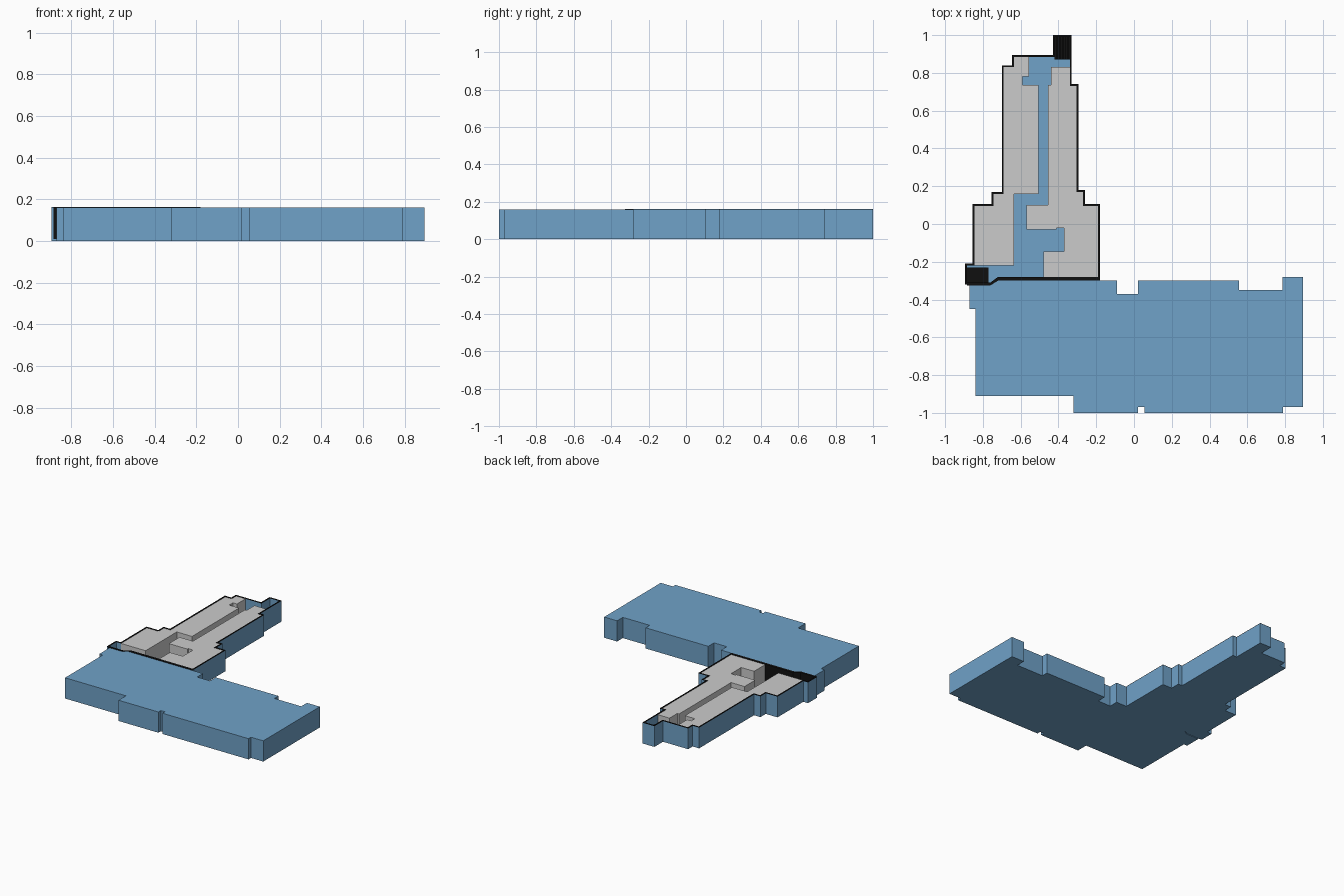
import bpy, bmesh
from mathutils import Vector

if "Cube" in bpy.data.objects:
    bpy.data.objects.remove(bpy.data.objects["Cube"])

H = 0.16       # height of the block
FLOOR = 0.01   # thickness of the wing floor
T = 0.01       # wing wall thickness


def material(name, color):
    m = bpy.data.materials.new(name)
    m.diffuse_color = color
    m.use_nodes = True
    m.node_tree.nodes["Principled BSDF"].inputs["Base Color"].default_value = m.diffuse_color
    return m


blue = material("blue", (0.16, 0.36, 0.58, 1))
black = material("black", (0.005, 0.005, 0.005, 1))


def prism(name, outline, z0, z1, mat=None):
    """Extrude a closed 2D outline from z0 to z1."""
    bm = bmesh.new()
    face = bm.faces.new([bm.verts.new((x, y, z0)) for x, y in outline])
    top = bmesh.ops.extrude_face_region(bm, geom=[face])["geom"]
    verts = [v for v in top if isinstance(v, bmesh.types.BMVert)]
    bmesh.ops.translate(bm, verts=verts, vec=(0, 0, z1 - z0))
    bmesh.ops.recalc_face_normals(bm, faces=bm.faces)
    mesh = bpy.data.meshes.new(name)
    bm.to_mesh(mesh)
    bm.free()
    obj = bpy.data.objects.new(name, mesh)
    bpy.context.collection.objects.link(obj)
    if mat:
        mesh.materials.append(mat)
    return obj


def inset(path, d):
    """Offset an open right-angled path to its left by d."""
    p = [Vector(q) for q in path]
    normals = []
    for a, b in zip(p, p[1:]):
        e = (b - a).normalized()
        normals.append(Vector((-e.y, e.x)))
    out = [p[0] + normals[0] * d]
    out += [q + (m + n) * d for q, m, n in zip(p[1:], normals, normals[1:])]
    out.append(p[-1] + normals[-1] * d)
    return [tuple(q) for q in out]


def stairs(name, x0, x1, y0, y1, steps, z_top):
    """Solid stepped flight climbing from x0 to x1."""
    w = (x1 - x0) / steps
    profile = [(x0, FLOOR)]
    for i in range(steps):
        z = FLOOR + (z_top - FLOOR) * (i + 1) / steps
        profile += [(x0 + i * w, z), (x0 + (i + 1) * w, z)]
    profile.append((x1, FLOOR))
    obj = prism(name, profile, y0, y1, black)
    # swap y and z so the side profile stands upright
    for v in obj.data.vertices:
        v.co = (v.co.x, v.co.z, v.co.y)
    obj.data.flip_normals()


# Solid front block
prism("front_block", [
    (-.87, -.325), (-.87, -.45), (-.84, -.45), (-.84, -.91), (-.32, -.91),
    (-.32, -1), (.02, -1), (.02, -.97), (.055, -.97), (.055, -1), (.79, -1),
    (.79, -.97), (.895, -.97), (.895, -.28), (.785, -.28), (.785, -.35),
    (.555, -.35), (.555, -.30), (.02, -.30), (.02, -.37), (-.09, -.37),
    (-.09, -.30), (-.72, -.30), (-.76, -.325)], 0, H, blue)

# Open-topped rear wing: floor, outer wall and dark wall cap
wing = [(-.18, -.30), (-.18, .105), (-.26, .105), (-.26, .18), (-.295, .18),
        (-.295, .74), (-.33, .74), (-.33, 1), (-.43, 1), (-.43, .895),
        (-.645, .895), (-.645, .84), (-.70, .84), (-.70, .17), (-.755, .17),
        (-.755, .105), (-.855, .105), (-.855, -.21), (-.895, -.21),
        (-.895, -.32)]
inner = inset(wing, T)
prism("wing_floor", wing + [(-.76, -.32), (-.72, -.30)], 0, FLOOR, blue)
ring = wing + inner[::-1]
prism("wing_wall", ring, FLOOR, H, blue)
prism("wall_cap", ring, H, H + .003, black)

# Dark partition between wing and block
prism("partition_wall", [
    (-.885, -.31), (-.76, -.31), (-.72, -.28), (-.19, -.28), (-.19, -.30),
    (-.72, -.30), (-.76, -.325), (-.885, -.325)], FLOOR, H + .003, black)

# Grey room blocks either side of the corridor
prism("right_rooms", [(-.19, -.28)] + inner[1:7] + [
    (-.34, .83), (-.44, .83), (-.44, .735), (-.455, .735), (-.455, .10),
    (-.57, .10), (-.57, -.03), (-.41, -.03), (-.41, -.02), (-.37, -.02),
    (-.37, -.145), (-.48, -.145), (-.48, -.28)], FLOOR, H)
prism("left_rooms", inner[10:18] + [
    (-.635, -.22), (-.635, .16), (-.505, .16), (-.505, .735), (-.59, .735),
    (-.59, .78), (-.555, .78), (-.555, .885)], FLOOR, H)

# Stair flights at both ends of the corridor
stairs("rear_stairs", -.42, -.34, .87, .99, 10, .10)
stairs("side_stairs", -.77, -.885, -.31, -.23, 12, .10)
